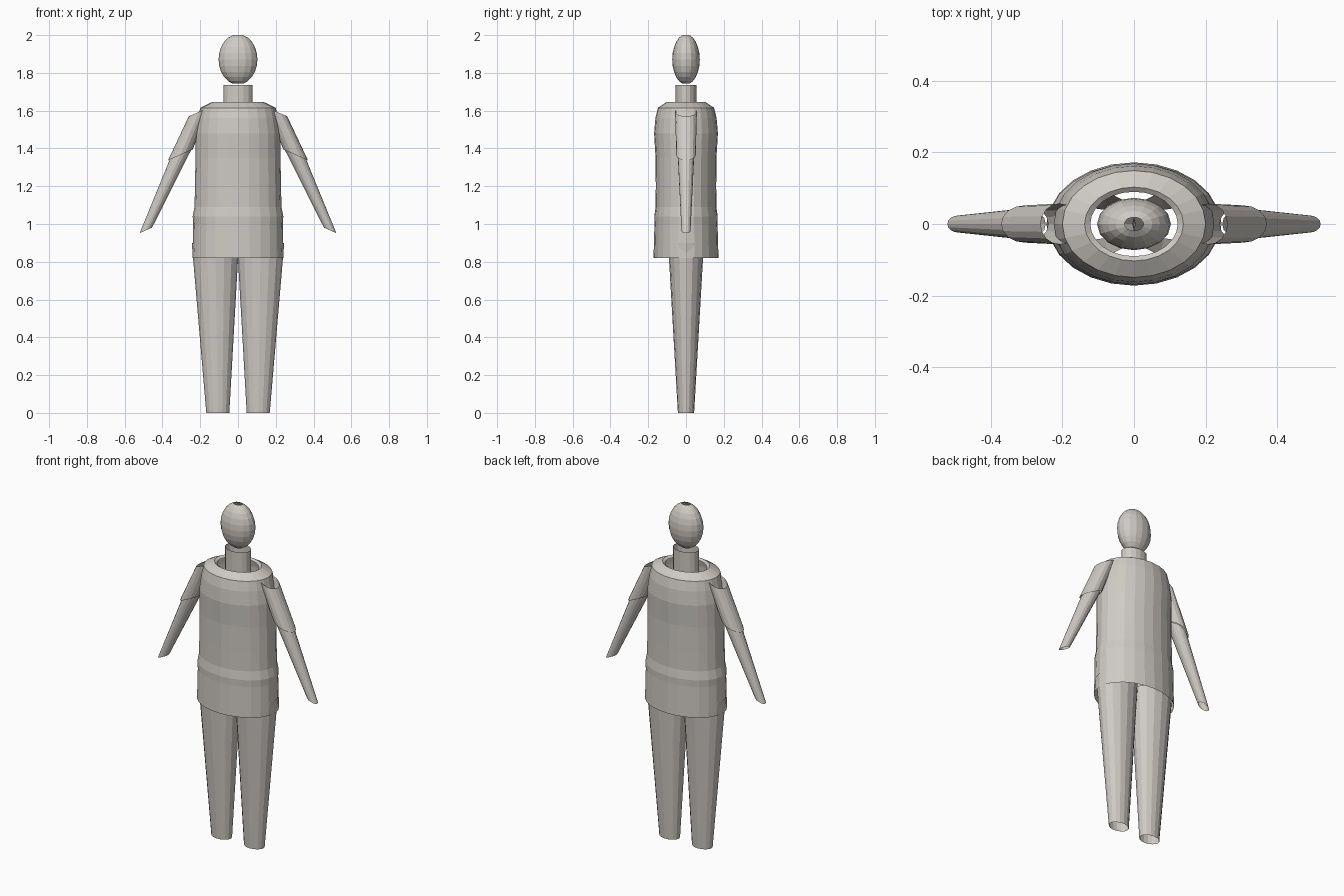
import bpy, bmesh, math
from mathutils import Vector

if "Cube" in bpy.data.objects:
    bpy.data.objects.remove(bpy.data.objects["Cube"])

clay = bpy.data.materials.new("warm_grey")
clay.use_nodes = True
clay.diffuse_color = (0.62, 0.59, 0.55, 1)
clay.node_tree.nodes["Principled BSDF"].inputs["Base Color"].default_value = clay.diffuse_color


def tube(name, rings, sides, tilt=0.0):
    """Open elliptical shell through rings of (x, z, half width, half depth)."""
    bm = bmesh.new()
    across = Vector((math.cos(tilt), 0, math.sin(tilt)))
    loops = []
    for x, z, wide, deep in rings:
        loop = []
        for i in range(sides):
            a = 2 * math.pi * i / sides
            p = Vector((x, 0, z)) + across * wide * math.cos(a)
            p.y = deep * math.sin(a)
            loop.append(bm.verts.new(p))
        loops.append(loop)
    for low, high in zip(loops, loops[1:]):
        for i in range(sides):
            j = (i + 1) % sides
            bm.faces.new((low[i], low[j], high[j], high[i]))
    mesh = bpy.data.meshes.new(name)
    bm.to_mesh(mesh)
    bm.free()
    mesh.materials.append(clay)
    obj = bpy.data.objects.new(name, mesh)
    bpy.context.collection.objects.link(obj)
    return obj


# Long shirt, open at the hem and the collar
tube("torso", [
    (0, 0.82, 0.241, 0.172),
    (0, 1.00, 0.237, 0.167),
    (0, 1.04, 0.240, 0.168),
    (0, 1.09, 0.230, 0.161),
    (0, 1.20, 0.228, 0.160),
    (0, 1.35, 0.225, 0.161),
    (0, 1.48, 0.224, 0.169),
    (0, 1.56, 0.212, 0.162),
    (0, 1.615, 0.200, 0.149),
    (0, 1.645, 0.138, 0.103),
    (0, 1.635, 0.122, 0.090),
], 24)

# Neck
tube("neck", [(0, 1.61, 0.077, 0.055), (0, 1.737, 0.077, 0.055)], 16)

# Egg-shaped head with small openings at both poles
head_rings = []
for step in range(11, 0, -1):
    t = math.pi * step / 12
    head_rings.append((0, 1.871 + 0.133 * math.cos(t),
                       0.103 * math.sin(t), 0.073 * math.sin(t)))
tube("head", head_rings, 16)

# Limbs, mirrored to each side
for side, s in (("left", 1), ("right", -1)):
    tilt = -s * math.radians(-24)
    tube(side + "_leg", [(s * 0.107, 0, 0.061, 0.043),
                         (s * 0.120, 0.90, 0.125, 0.095)], 16)
    tube(side + "_sleeve", [(s * 0.305, 1.366, 0.072, 0.052),
                            (s * 0.206, 1.594, 0.060, 0.057)], 16, -tilt)
    tube(side + "_forearm", [(s * 0.488, 0.966, 0.036, 0.024),
                             (s * 0.303, 1.370, 0.062, 0.044)], 16, -tilt)
